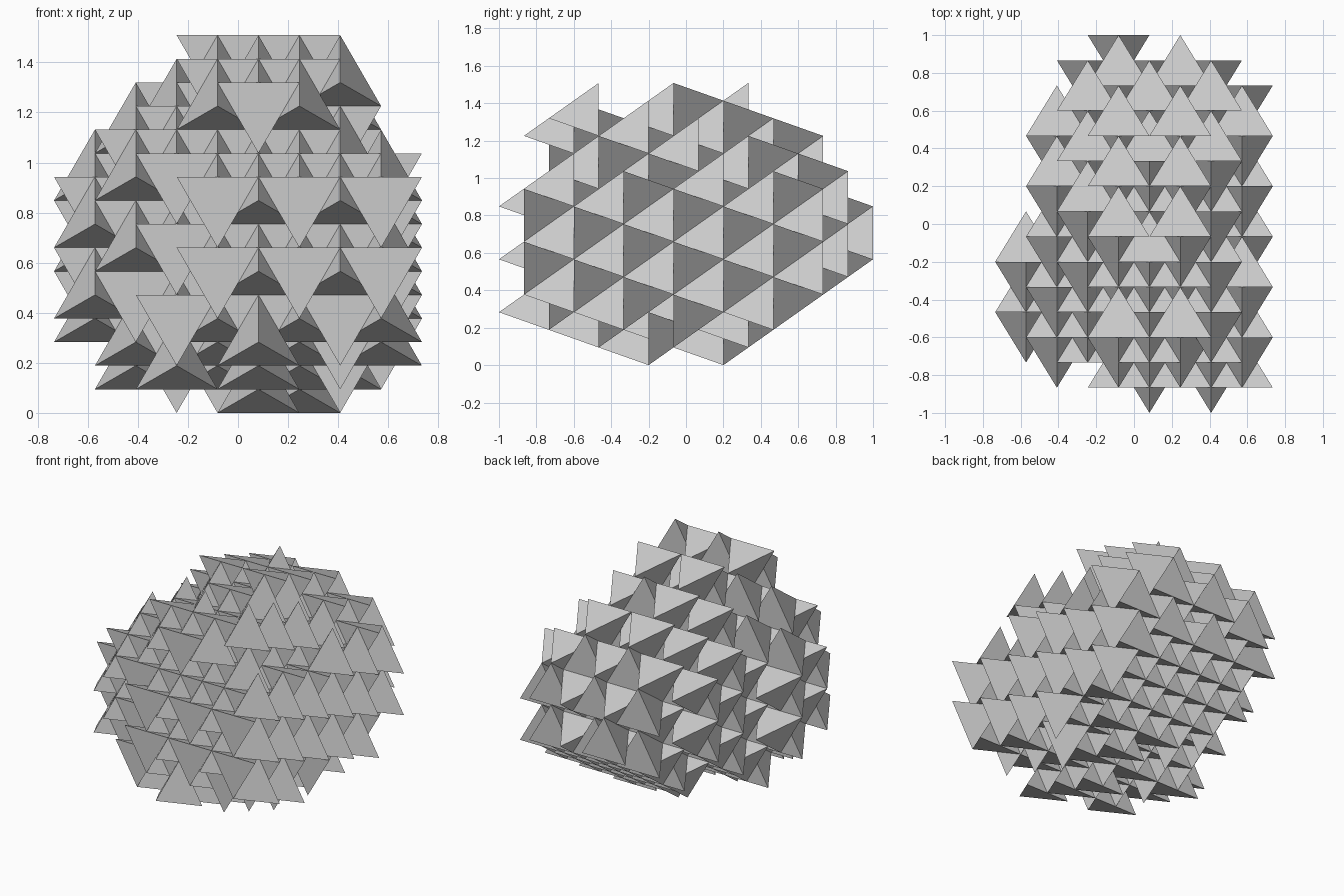
import bpy, bmesh
from math import sqrt

if "Cube" in bpy.data.objects:
    bpy.data.objects.remove(bpy.data.objects["Cube"])

# Lattice steps: the cluster spans 15 half-layers over 2 units in y
W = 2 / 15
EDGE = 2 * W / sqrt(2 / 3)
U = EDGE / 2
V = EDGE * sqrt(3) / 6


def place(i, d, n):
    """Lattice position (across, along, layer height) to tilted world space."""
    return (U * (i - 0.5), W * (d - n), V * (d + 2 * n))


# For each slice across x: first layer, then the run of cells in each layer upward
SLICES = {
    -3: (2, [(0, 1), (-1, 2), (0, 2)]),
    -2: (1, [(0, 5), (-1, 6), (-1, 5), (-1, 3), (0, 2)]),
    -1: (0, [(3, 6), (0, 7), (-2, 7), (-2, 6), (-1, 5), (0, 3)]),
    0: (0, [(2, 7), (0, 7), (-1, 7), (-2, 7), (-2, 6), (-1, 5), (1, 2)]),
    1: (0, [(2, 6), (-1, 7), (-2, 7), (-3, 6), (-2, 6), (-1, 4), (1, 2)]),
    2: (0, [(1, 6), (0, 7), (-1, 7), (-2, 7), (-2, 6), (-1, 5), (1, 2)]),
    3: (0, [(2, 6), (0, 7), (-1, 7), (-2, 6), (-2, 4), (-1, 3), (2, 2)]),
    4: (0, [(3, 5), (1, 6), (-1, 6), (-2, 4), (-2, 2), (-1, 0)]),
}


def add_tetra(bm, i, j, k):
    """Regular tetrahedron; its two opposite edges swap level on alternate cells."""
    s = 0.5 if (i + j + k) % 2 else -0.5
    pts = [(i - 1, j, k - s), (i + 1, j, k - s),
           (i, j - 1, k + s), (i, j + 1, k + s)]
    v = [bm.verts.new(place(*p)) for p in pts]
    for f in ((0, 1, 2), (0, 3, 1), (0, 2, 3), (1, 3, 2)):
        face = bm.faces.new([v[q] for q in f])
        if s < 0:
            face.normal_flip()


# Cluster of packed tetrahedra
bm = bmesh.new()
for i, (first, runs) in SLICES.items():
    for k, (lo, hi) in enumerate(runs, first):
        for j in range(lo, hi + 1):
            add_tetra(bm, i, j, k)
bmesh.ops.recalc_face_normals(bm, faces=bm.faces[:])
mesh = bpy.data.meshes.new("tetrahedron_cluster")
bm.to_mesh(mesh)
bm.free()
obj = bpy.data.objects.new("tetrahedron_cluster", mesh)
bpy.context.collection.objects.link(obj)
